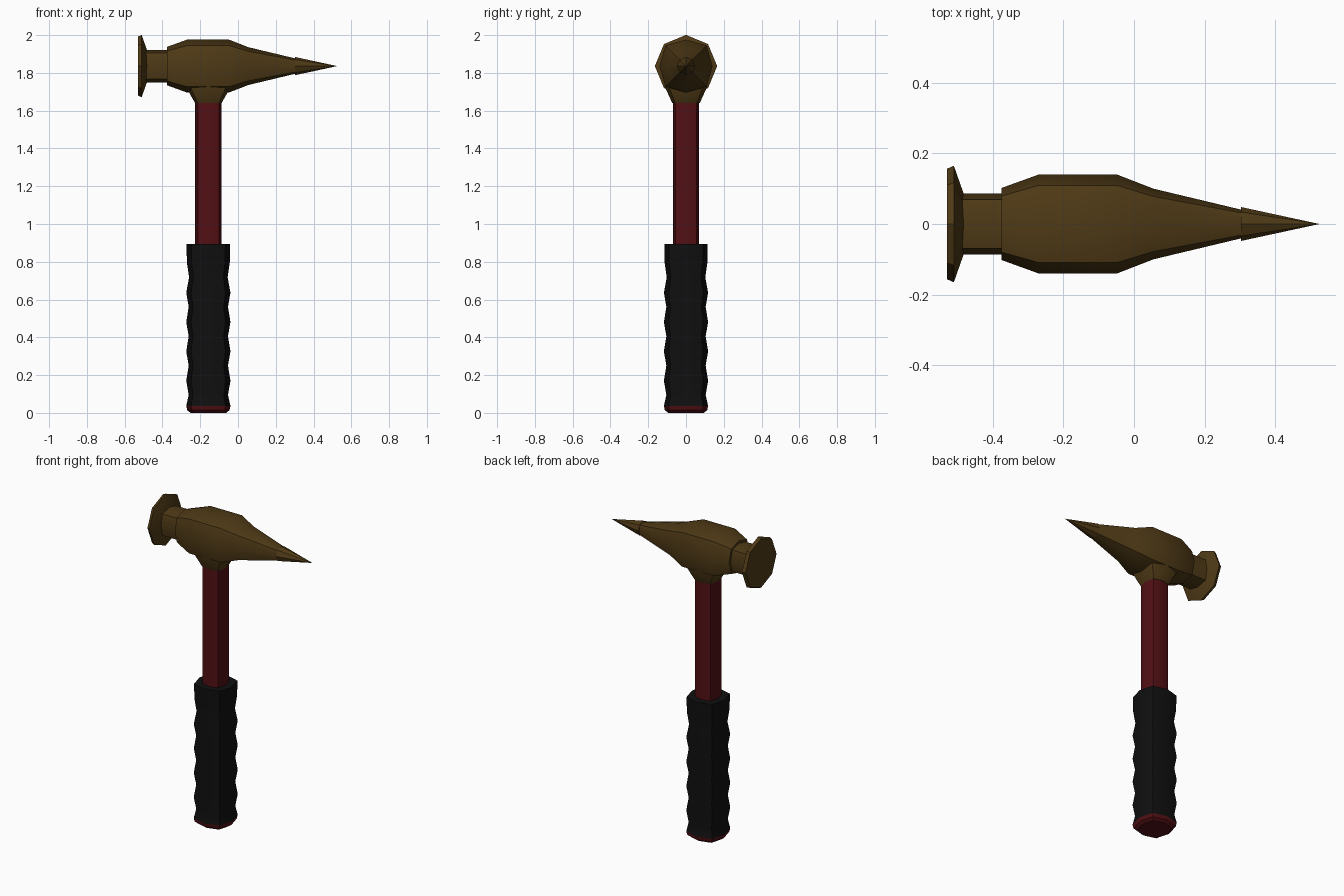
import bpy, bmesh, math
from mathutils import Vector

if "Cube" in bpy.data.objects:
    bpy.data.objects.remove(bpy.data.objects["Cube"])

HX, HZ = -0.157, 1.836  # handle axis x, head axis z


def material(name, rgb):
    m = bpy.data.materials.new(name)
    m.diffuse_color = (*rgb, 1)
    m.use_nodes = True
    m.node_tree.nodes["Principled BSDF"].inputs["Base Color"].default_value = m.diffuse_color
    return m


bronze = material("bronze", (0.078, 0.042, 0.008))
red = material("red", (0.085, 0.005, 0.007))
black = material("black_rubber", (0.005, 0.005, 0.005))


def loft(name, stations, mat, axis, diag=0.707):
    """Eight-sided loft; stations are (position, radius), diag sets corner squareness."""
    bm = bmesh.new()
    rings = []
    for station in stations:
        p, ru = station[0], station[1]
        rv = station[2] if len(station) > 2 else ru
        ring = []
        for i in range(8):
            a = i * math.pi / 4
            k = diag / math.sqrt(0.5) if i % 2 else 1
            u, v = ru * k * math.cos(a), rv * k * math.sin(a)
            co = Vector((p, u, HZ + v)) if axis == 'X' else Vector((HX + u, v, p))
            ring.append(bm.verts.new(co))
        rings.append(ring)
    for a, b in zip(rings, rings[1:]):
        for i in range(8):
            j = (i + 1) % 8
            bm.faces.new((a[i], a[j], b[j], b[i]))
    bm.faces.new(rings[0])
    bm.faces.new(rings[-1])
    bmesh.ops.remove_doubles(bm, verts=bm.verts, dist=1e-5)
    bmesh.ops.recalc_face_normals(bm, faces=bm.faces)
    me = bpy.data.meshes.new(name)
    bm.to_mesh(me)
    bm.free()
    me.materials.append(mat)
    ob = bpy.data.objects.new(name, me)
    bpy.context.collection.objects.link(ob)
    bpy.ops.object.select_all(action='DESELECT')
    ob.select_set(True)
    bpy.context.view_layer.objects.active = ob
    bpy.ops.object.shade_smooth_by_angle(angle=math.radians(32))
    return ob


# Head: striking face, neck, body and pointed spike
loft("striking_face", [(-0.53, 0.156), (-0.51, 0.165), (-0.483, 0.088)], bronze, 'X')
loft("head_neck", [(-0.49, 0.086), (-0.36, 0.086)], bronze, 'X', 0.8)
loft("head_body", [(-0.375, 0.102), (-0.27, 0.14), (-0.048, 0.14),
                   (0.055, 0.1), (0.306, 0.04)], bronze, 'X', 0.78)
loft("spike", [(0.303, 0.048), (0.525, 0.0)], bronze, 'X')

# Collar joining the head to the shaft
loft("head_collar", [(1.64, 0.07, 0.073), (1.725, 0.118, 0.111), (1.76, 0.118, 0.111)],
     bronze, 'Z', 0.8)

# Shaft, grip with finger ridges, and end cap
loft("shaft", [(0.8, 0.07), (1.66, 0.07)], red, 'Z', 0.8)
grip = [(0.037, 0.117)]
for i in range(4):
    z = 0.17 + i * 0.1555
    grip += [(z - 0.075, 0.104), (z, 0.117)]
grip += [(0.718, 0.102), (0.8, 0.114), (0.893, 0.115)]
loft("grip", grip, black, 'Z', 0.78)
loft("end_cap", [(0.0, 0.094), (0.014, 0.112), (0.037, 0.117)], red, 'Z', 0.78)
